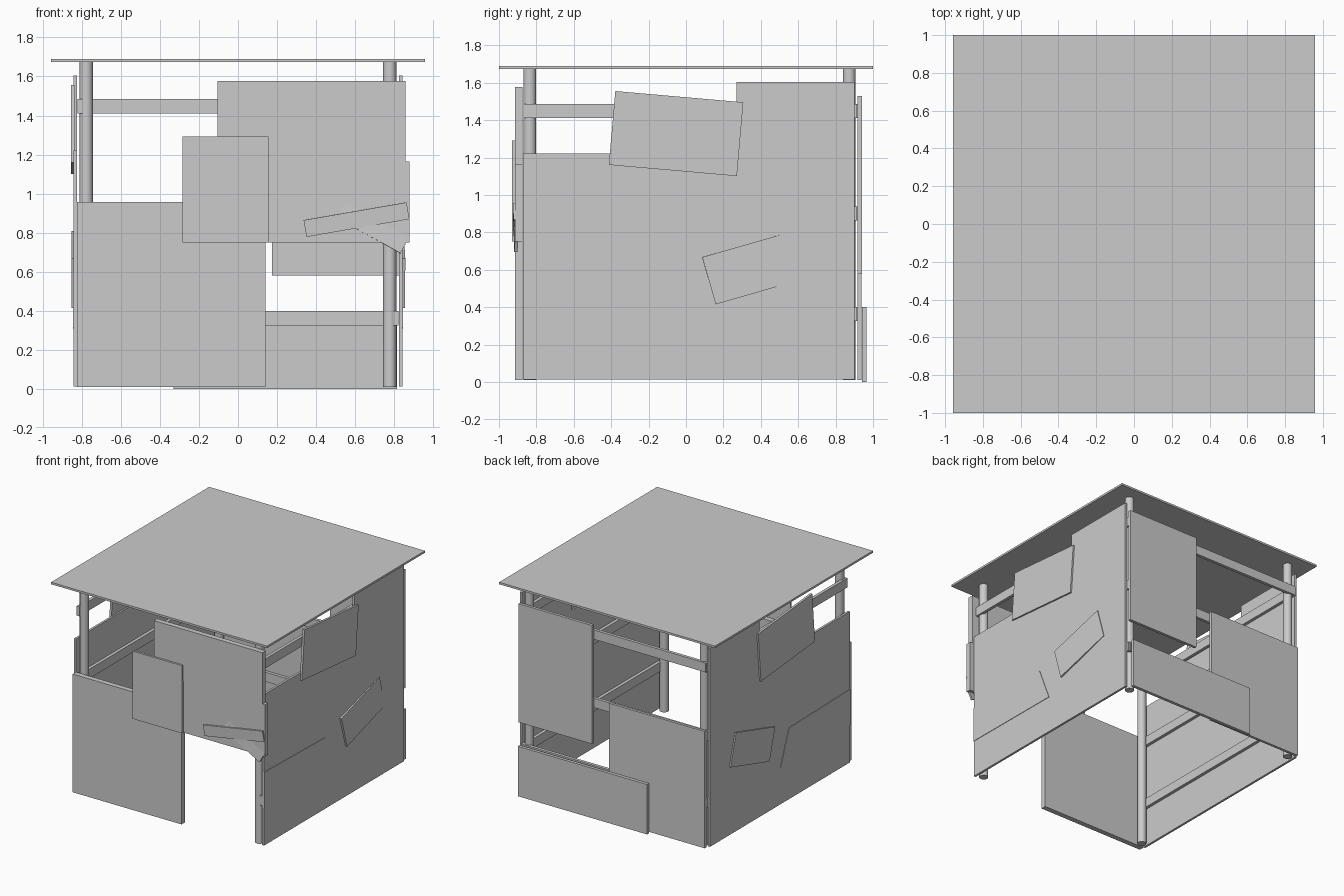
import bpy, bmesh, math
from mathutils import Matrix, Euler

if "Cube" in bpy.data.objects:
    bpy.data.objects.remove(bpy.data.objects["Cube"])


def finish(name, bm):
    me = bpy.data.meshes.new(name)
    bm.to_mesh(me)
    bm.free()
    ob = bpy.data.objects.new(name, me)
    bpy.context.collection.objects.link(ob)
    return ob


def box(name, x, y, z):
    """Axis-aligned board from (min, max) ranges."""
    bm = bmesh.new()
    bmesh.ops.create_cube(bm, size=1)
    for v in bm.verts:
        v.co = [r[0] + (c + 0.5) * (r[1] - r[0]) for r, c in zip((x, y, z), v.co)]
    return finish(name, bm)


def tilted(name, centre, size, rot):
    """Board of a given size, rotated (degrees) about its centre."""
    bm = bmesh.new()
    bmesh.ops.create_cube(bm, size=1)
    bmesh.ops.scale(bm, vec=size, verts=bm.verts)
    m = Matrix.Translation(centre) @ Euler([math.radians(a) for a in rot]).to_matrix().to_4x4()
    bmesh.ops.transform(bm, matrix=m, verts=bm.verts)
    return finish(name, bm)


def side_slab(name, s, x0, x1, outline):
    """Slab with a (y, z) outline on the side wall, s = +1 right, -1 left."""
    bm = bmesh.new()
    f = bm.faces.new([bm.verts.new((s * x0, y, z)) for y, z in outline])
    r = bmesh.ops.extrude_face_region(bm, geom=[f])
    vs = [e for e in r["geom"] if isinstance(e, bmesh.types.BMVert)]
    bmesh.ops.translate(bm, vec=(s * (x1 - x0), 0, 0), verts=vs)
    bmesh.ops.recalc_face_normals(bm, faces=bm.faces)
    return finish(name, bm)


# Flat roof
box("roof", (-0.957, 0.957), (-1, 1), (1.674, 1.69))

# Four round corner posts
for sx in (-1, 1):
    for y in (-0.835, 0.873):
        bpy.ops.mesh.primitive_cylinder_add(vertices=24, radius=0.034, depth=1.665,
                                            location=(sx * 0.777, y, 0.8425))
        bpy.context.object.name = "corner_post"
        bpy.ops.object.shade_smooth_by_angle()

# Three levels of rails on the back and both sides
for z in (0.325, 0.863, 1.41):
    box("back_rail", (-0.815, 0.805), (0.892, 0.917), (z, z + 0.075))
    for s in (-1, 1):
        box("side_rail", sorted((s * 0.797, s * 0.822)), (-0.87, 0.913), (z, z + 0.075))

# Front panels around the doorway
box("front_low_panel", (-0.825, 0.14), (-0.915, -0.873), (0.01, 0.957))
box("front_top_panel", (-0.105, 0.857), (-0.915, -0.873), (1.165, 1.578))
box("front_mid_panel", (0.14, 0.878), (-0.913, -0.873), (0.75, 1.165))
box("front_patch", (-0.285, 0.155), (-0.931, -0.913), (0.75, 1.292))

# Crooked planks nailed on the front
tilted("front_plank", (0.607, -0.913, 0.867), (0.535, 0.022, 0.087), (2, -9.8, 0))
tilted("front_plank_behind", (0.693, -0.907, 0.826), (0.37, 0.018, 0.095), (-4, 29, 0))

# Back panels
box("back_low_panel", (-0.823, 0.027), (0.917, 0.938), (0.01, 0.946))
box("back_top_panel", (0.175, 0.825), (0.917, 0.94), (0.58, 1.53))
box("back_board", (-0.33, 0.815), (0.94, 0.965), (0.0, 0.4))

# Side walls with a raised rear part, plus crooked patches, mirrored
for s, side in ((1, "right"), (-1, "left")):
    side_slab(side + "_wall", s, 0.824, 0.842,
              [(-0.872, 0.012), (0.9, 0.012), (0.9, 1.605), (0.27, 1.605),
               (0.27, 1.222), (-0.872, 1.222)])
    tilted(side + "_high_patch", (s * 0.846, -0.053, 1.328), (0.018, 0.687, 0.396), (-5, 0, 0))
    tilted(side + "_small_patch", (s * 0.843, 0.37, 0.612), (0.018, 0.515, 0.262),
           (16, 0, s * 1 if s > 0 else 0))
    side_slab(side + "_low_board", s, 0.835, 0.846,
              [(-0.872, 0.315), (0.01, 0.31), (-0.1, 0.585), (-0.872, 0.6)])
